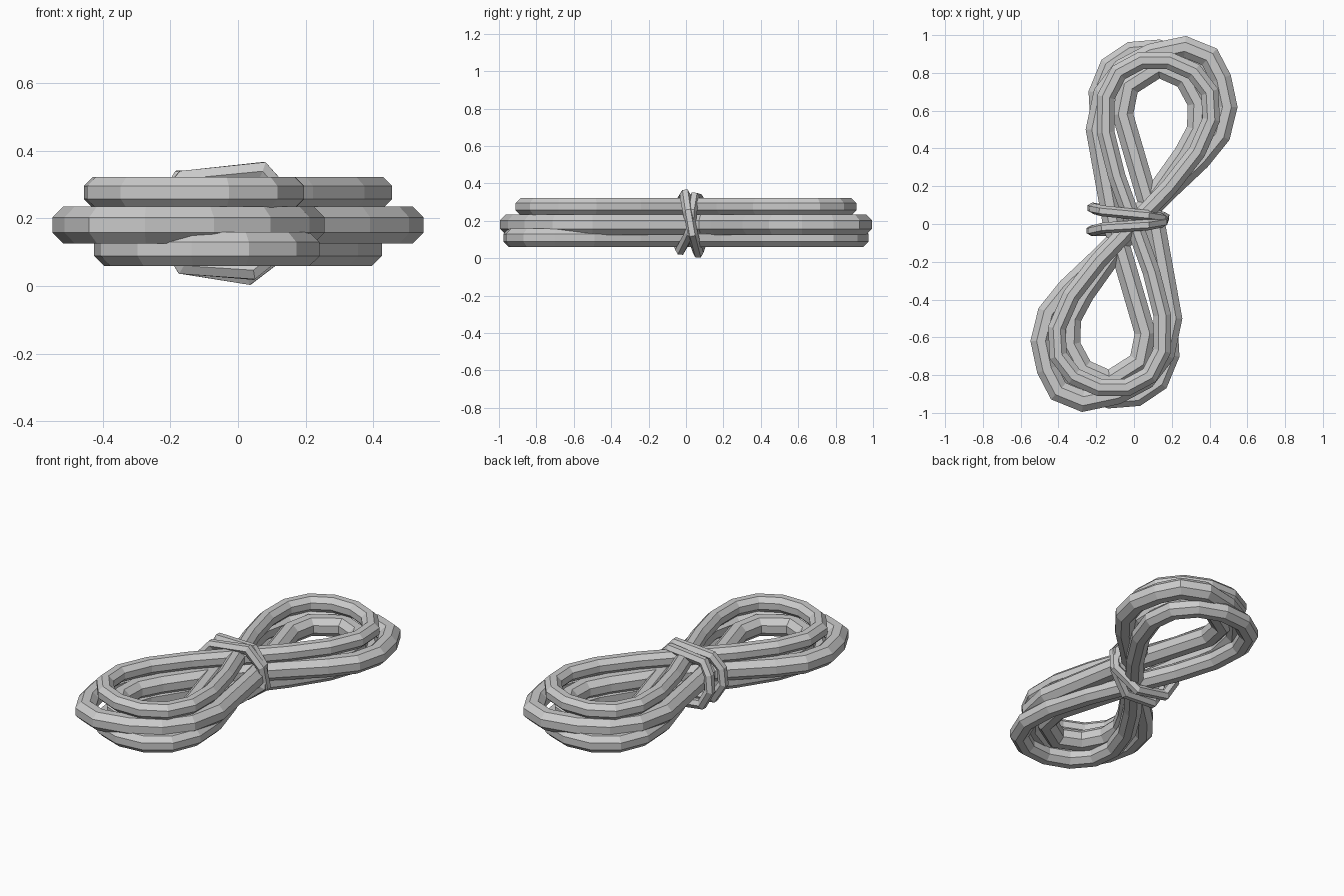
import bpy, bmesh
from math import sin, cos, pi, radians
from mathutils import Vector

if "Cube" in bpy.data.objects:
    bpy.data.objects.remove(bpy.data.objects["Cube"])


def tube(name, pts, r, sides, up):
    """Closed faceted tube with mitred corners; r is the distance to the flats."""
    pts = [Vector(p) for p in pts]
    up = Vector(up)
    n = len(pts)
    bm = bmesh.new()
    rings = []
    R = r / cos(pi / sides)
    for i, p in enumerate(pts):
        a = (p - pts[i - 1]).normalized()
        b = (pts[(i + 1) % n] - p).normalized()
        t = (a + b).normalized()
        side = t.cross(up).normalized()
        v = side.cross(t).normalized()
        miter = 1 / max(0.75, a.dot(t))
        rings.append([bm.verts.new(p + side * R * miter * cos(w) + v * R * sin(w))
                      for w in (2 * pi * (k + 0.5) / sides for k in range(sides))])
    for i in range(n):
        A, B = rings[i], rings[(i + 1) % n]
        for k in range(sides):
            m = (k + 1) % sides
            bm.faces.new((A[k], A[m], B[m], B[k]))
    bmesh.ops.recalc_face_normals(bm, faces=bm.faces)
    me = bpy.data.meshes.new(name)
    bm.to_mesh(me)
    bm.free()
    ob = bpy.data.objects.new(name, me)
    bpy.context.collection.objects.link(ob)
    return ob


def figure_eight(length, width, tilt, z, n=24):
    """Figure eight tilted about the vertical axis."""
    a = radians(tilt)
    out = []
    for i in range(n):
        t = 2 * pi * i / n
        u, v = length * sin(t), width * sin(2 * t)
        out.append((v * cos(a) + u * sin(a), u * cos(a) - v * sin(a), z))
    return out


# Upper and lower rope coils
tube("upper_rope_coil", figure_eight(0.885, 0.285, 12, 0.276), 0.046, 8, (0, 0, 1))
tube("lower_rope_coil", figure_eight(0.935, 0.285, 8, 0.109), 0.05, 8, (0, 0, 1))

# Middle coil: two turns, outer at one end and inner at the other
half = [(.17, .17), (.35, .34), (.455, .47), (.492, .62), (.46, .77),
        (.40, .885), (.27, .938), (.09, .90), (-.06, .82), (-.16, .69), (-.2, .5),
        (-.11, 0), (.06, -.58), (.03, -.73), (-.13, -.832),
        (-.27, -.77), (-.34, -.64), (-.335, -.5), (-.265, -.37), (-.13, -.18)]
turns = half + [(-x, -y) for x, y in reversed(half)]
tube("middle_rope_coil", [(x, y, 0.18) for x, y in turns], 0.055, 8, (0, 0, 1))

# Binding cord: two crossing turns around the middle
cord = [(-.17, .07, .315), (.07, .045, .325), (.145, .03, .25), (.15, .02, .13),
        (.04, -.03, .045), (-.16, -.035, .06), (-.225, -.035, .16), (-.215, -.035, .25),
        (-.16, -.02, .315), (.07, -.005, .34), (.15, .01, .25), (.16, .035, .13),
        (.03, .065, .03), (-.16, .075, .06), (-.22, .085, .16), (-.21, .08, .25)]
tube("binding_cord", cord, 0.025, 6, (0, 1, 0))
